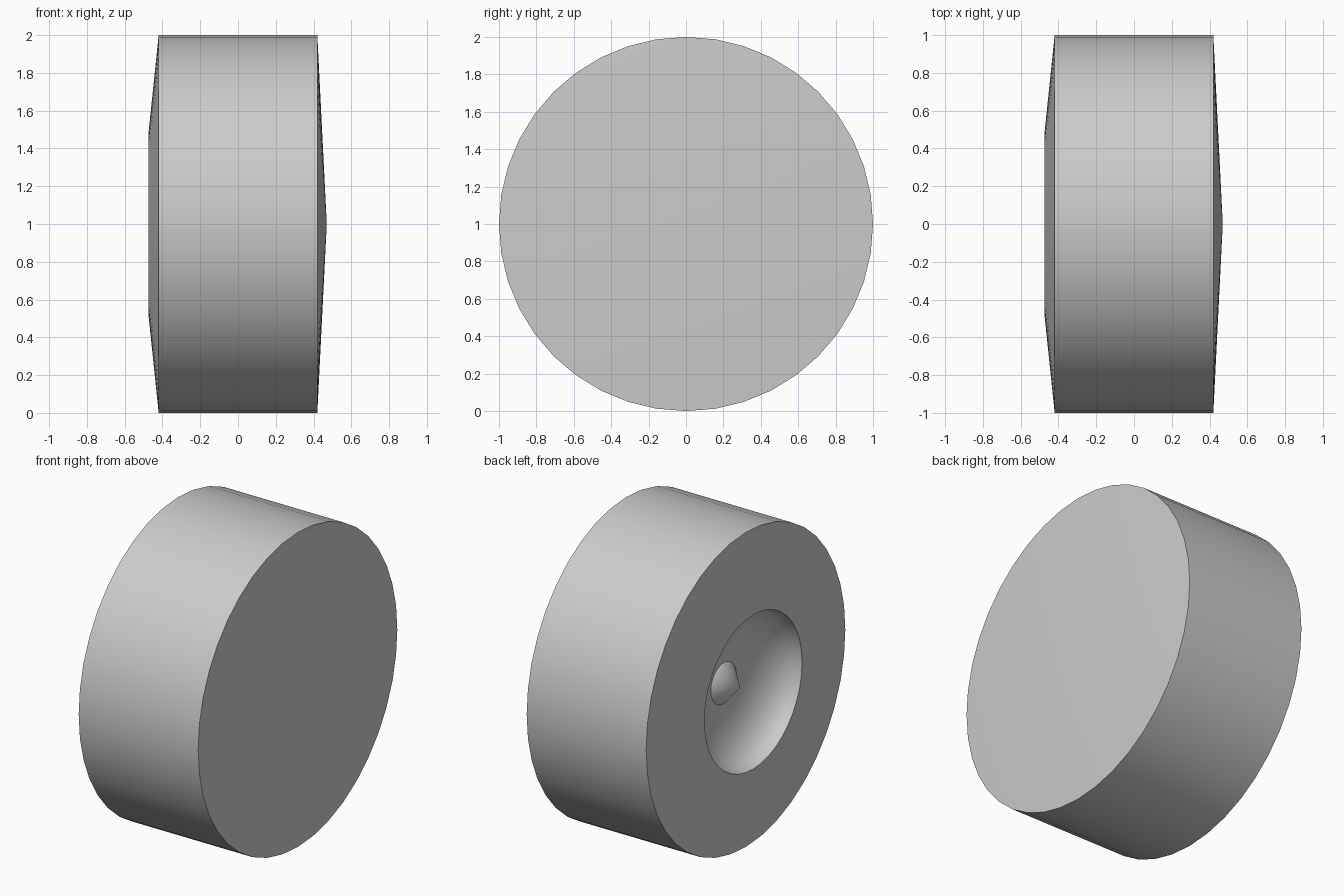
import bpy, bmesh
from math import cos, sin, pi, radians

if "Cube" in bpy.data.objects:
    bpy.data.objects.remove(bpy.data.objects["Cube"])

SIDES = 40


def lathe(name, profile):
    """Revolve (x, radius) points about the x axis at height 1."""
    bm = bmesh.new()
    rings = []
    for x, r in profile:
        if r == 0:
            rings.append([bm.verts.new((x, 0, 1))] * SIDES)
        else:
            rings.append([bm.verts.new((x, r * cos(2 * pi * i / SIDES), 1 + r * sin(2 * pi * i / SIDES)))
                          for i in range(SIDES)])
    for a, b in zip(rings, rings[1:]):
        for i in range(SIDES):
            j = (i + 1) % SIDES
            bm.faces.new(dict.fromkeys((a[i], a[j], b[j], b[i])))
    bmesh.ops.recalc_face_normals(bm, faces=bm.faces)
    mesh = bpy.data.meshes.new(name)
    bm.to_mesh(mesh)
    bm.free()
    obj = bpy.data.objects.new(name, mesh)
    bpy.context.collection.objects.link(obj)
    bpy.ops.object.select_all(action='DESELECT')
    obj.select_set(True)
    bpy.context.view_layer.objects.active = obj
    bpy.ops.object.shade_smooth_by_angle(angle=radians(30))
    return obj


# Outer skin: shallow domed back, flat tread, sloping front face
outer = [(0.47, 0), (0.42, 1), (-0.42, 1)]

# Rounded bowl recess, from its rim down to the foot of the centre cone
STEPS = 8
rim_x, rim_r, foot_x, foot_r = -0.473, 0.49, -0.265, 0.13
bowl = [(rim_x + (foot_x - rim_x) * sin(pi / 2 * k / STEPS),
         foot_r + (rim_r - foot_r) * cos(pi / 2 * k / STEPS)) for k in range(STEPS + 1)]

# Pointed cone in the middle of the bowl
cone_tip = [(-0.38, 0)]

lathe("wheel", outer + bowl + cone_tip)
